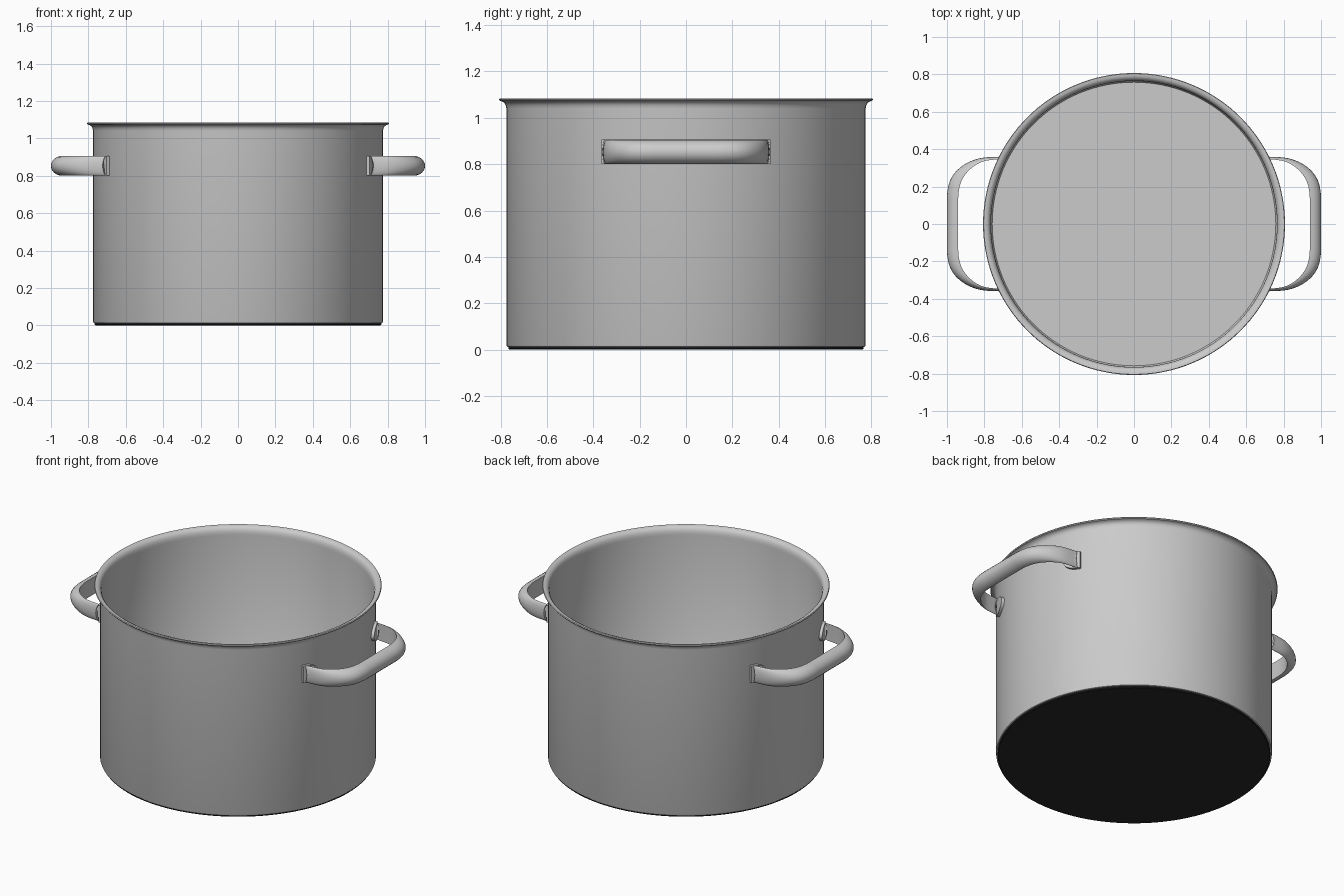
import bpy, bmesh, math
from mathutils import Vector

if "Cube" in bpy.data.objects:
    bpy.data.objects.remove(bpy.data.objects["Cube"])


def material(name, rgb):
    m = bpy.data.materials.new(name)
    m.diffuse_color = (*rgb, 1)
    m.use_nodes = True
    m.node_tree.nodes["Principled BSDF"].inputs["Base Color"].default_value = m.diffuse_color
    return m


steel = material("steel grey", (0.6, 0.6, 0.6))
dark = material("dark base", (0.02, 0.02, 0.02))


def finish(name, bm, mat, angle=40):
    bmesh.ops.recalc_face_normals(bm, faces=bm.faces[:])
    me = bpy.data.meshes.new(name)
    bm.to_mesh(me)
    bm.free()
    ob = bpy.data.objects.new(name, me)
    bpy.context.collection.objects.link(ob)
    me.materials.append(mat)
    bpy.ops.object.select_all(action='DESELECT')
    ob.select_set(True)
    bpy.context.view_layer.objects.active = ob
    bpy.ops.object.shade_smooth_by_angle(angle=math.radians(angle))
    return ob


def lathe(name, profile, mat, n=128):
    bm = bmesh.new()
    rings = []
    for r, z in profile:
        if r == 0:
            rings.append([bm.verts.new((0, 0, z))] * n)
        else:
            rings.append([bm.verts.new((r * math.cos(2 * math.pi * i / n),
                                        r * math.sin(2 * math.pi * i / n), z)) for i in range(n)])
    for a, b in zip(rings, rings[1:]):
        for i in range(n):
            j = (i + 1) % n
            bm.faces.new(list(dict.fromkeys((a[i], a[j], b[j], b[i]))))
    return finish(name, bm, mat)


def loft(name, sections, mat):
    bm = bmesh.new()
    rings = [[bm.verts.new(p) for p in s] for s in sections]
    n = len(rings[0])
    for a, b in zip(rings, rings[1:]):
        for i in range(n):
            j = (i + 1) % n
            bm.faces.new((a[i], a[j], b[j], b[i]))
    bm.faces.new(rings[0])
    bm.faces.new(rings[-1])
    return finish(name, bm, mat)


# pot shell: outer wall, flared rolled rim, inner wall and floor
lathe("pot_body", [
    (0, 0.01), (0.765, 0.01), (0.772, 0.013), (0.775, 0.02), (0.775, 1.04),
    (0.778, 1.055), (0.785, 1.066), (0.796, 1.072), (0.804, 1.074),
    (0.807, 1.079), (0.804, 1.084), (0.79, 1.083), (0.778, 1.077),
    (0.770, 1.066), (0.766, 1.05), (0.765, 1.035), (0.765, 0.035),
    (0.758, 0.025), (0, 0.025)], steel)

# dark underside plate
lathe("base_plate", [(0, 0), (0.762, 0), (0.766, 0.004), (0.766, 0.012), (0, 0.012)], dark)

# half of the handle's outer path from the grip's middle: x, y, thickness
stations = [(1.0, 0, 0.06), (1.0, 0.09, 0.06), (0.998, 0.17, 0.06), (0.982, 0.235, 0.058),
            (0.945, 0.288, 0.05), (0.885, 0.33, 0.035), (0.81, 0.354, 0.02), (0.71, 0.36, 0.012)]
keys = [Vector((x, -y, d)) for x, y, d in reversed(stations[1:])] + [Vector(s) for s in stations]


def smooth_path(k, steps=5):
    out = []
    for i in range(len(k) - 1):
        p0, p1, p2, p3 = k[max(i - 1, 0)], k[i], k[i + 1], k[min(i + 2, len(k) - 1)]
        for s in range(steps):
            t = s / steps
            out.append(0.5 * (2 * p1 + (p2 - p0) * t + (2 * p0 - 5 * p1 + 4 * p2 - p3) * t * t
                              + (3 * p1 - p0 - 3 * p2 + p3) * t ** 3))
    return out + [k[-1]]


ZC, H = 0.853, 0.053
path = smooth_path(keys)
# cross-section: bulging outer face, nearly flat inner face (depth, height)
outer = [(1 - math.cos(a), math.sin(a)) for a in (math.pi / 2 * i / 6 for i in range(-6, 7))]
inner = [(0.99, 0.5), (0.98, 0.0), (0.99, -0.5)]
section = outer + inner


def handle_sections():
    rows = []
    last = len(path) - 1
    for i, p in enumerate(path):
        t = path[min(i + 1, last)] - path[max(i - 1, 0)]
        nrm = Vector((t.y, -t.x)).normalized()
        row = []
        for d, h in section:
            x, y = p.x - nrm.x * d * p.z, p.y - nrm.y * d * p.z
            if i in (0, last):      # hollowed end edge
                x += 0.014 * (1 - h * h)
            row.append((x, y, ZC + h * H))
        rows.append(row)
    return rows


# mounting tongue that follows the wall, tapering to a rounded end
def tongue_sections(side):
    rows = []
    for i in range(13):
        t = i / 12
        a = side * math.radians(27.4 - 7.5 * t)
        h = H * max(math.sqrt(1 - t * t), 0.08)
        rows.append([(r * math.cos(a), r * math.sin(a), ZC + z * h)
                     for r, z in ((0.792, -1), (0.792, 1), (0.772, 1), (0.772, -1))])
    return rows


for label, s in (("right", 1), ("left", -1)):
    flip = lambda rows: [[(s * x, y, z) for x, y, z in row] for row in rows]
    loft(label + "_handle", flip(handle_sections()), steel)
    for end, side in (("back", 1), ("front", -1)):
        loft(f"{label}_{end}_handle_mount", flip(tongue_sections(side)), steel)
